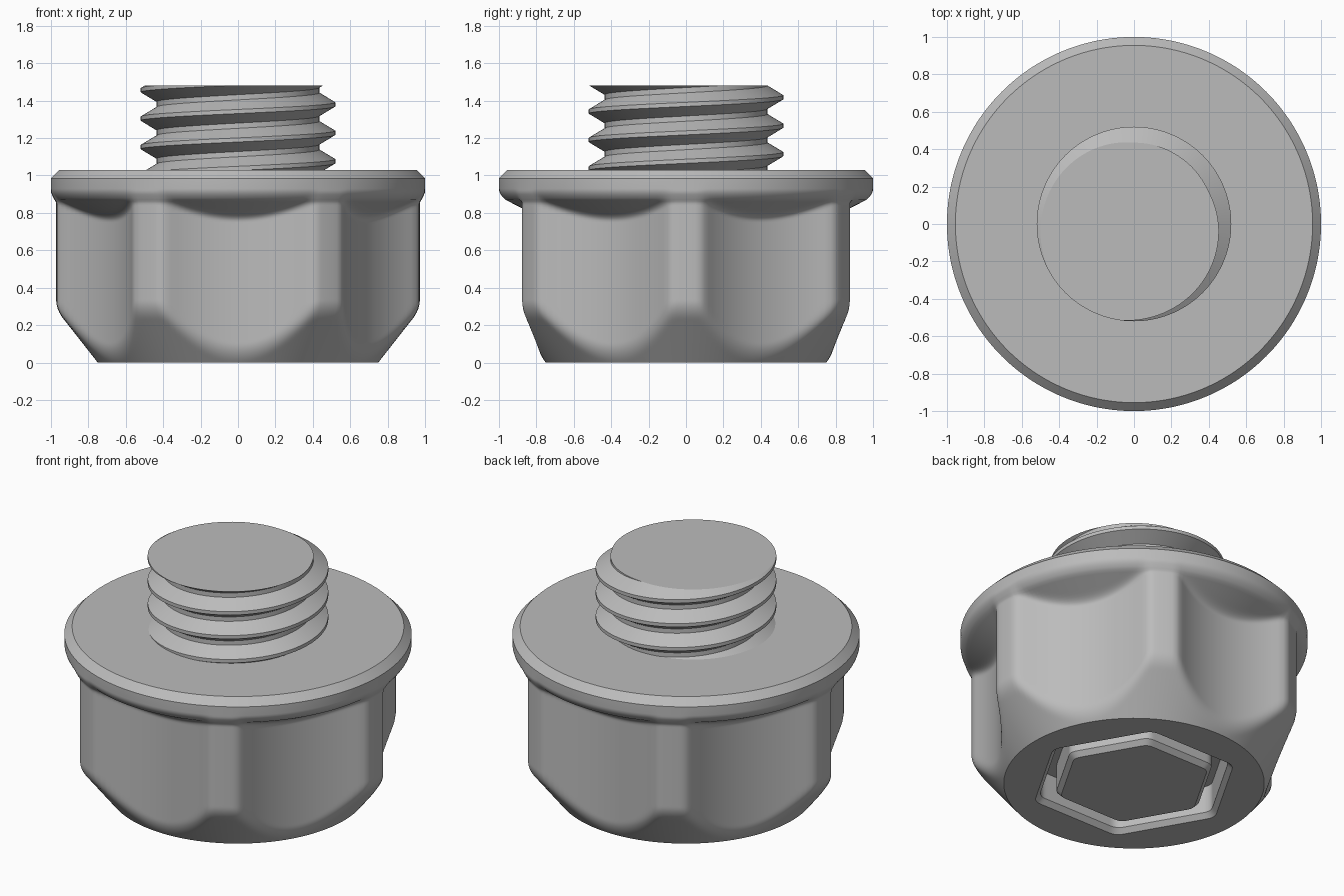
import bpy, bmesh
from math import pi, sin, cos, sqrt, radians, tau

if "Cube" in bpy.data.objects:
    bpy.data.objects.remove(bpy.data.objects["Cube"], do_unlink=True)

steel = bpy.data.materials.new("plain grey")
steel.use_nodes = True
grey = (0.5, 0.5, 0.5, 1)
steel.diffuse_color = grey
steel.node_tree.nodes["Principled BSDF"].inputs["Base Color"].default_value = grey


def finish(bm, name):
    bmesh.ops.recalc_face_normals(bm, faces=bm.faces)
    mesh = bpy.data.meshes.new(name)
    bm.to_mesh(mesh)
    bm.free()
    mesh.materials.append(steel)
    obj = bpy.data.objects.new(name, mesh)
    bpy.context.collection.objects.link(obj)
    bpy.ops.object.select_all(action="DESELECT")
    obj.select_set(True)
    bpy.context.view_layer.objects.active = obj
    bpy.ops.object.shade_smooth_by_angle(angle=radians(30))


def soft_min(a, b, k):
    h = max(k - abs(a - b), 0)
    return min(a, b) - h * h / (4 * k)


def soft_max(a, b, k):
    return -soft_min(-a, -b, k)


def off_face(angle):
    """Signed angle from the middle of the nearest of six faces."""
    return angle % (pi / 3) - pi / 6


# Six hollow faces meeting at rounded corners
def lobed(angle):
    t = off_face(angle)
    dist, rad = 1.71, 0.92
    scallop = dist * cos(t) - sqrt(rad ** 2 - (dist * sin(t)) ** 2)
    return soft_min(scallop, 0.972, 0.035)


def hexagon(radius):
    return lambda a: soft_min(radius * cos(pi / 6) / cos(off_face(a)), radius * 0.98, 0.01)


def circle(radius):
    return lambda a: radius


# Underside of the flange: a cone that rounds into the rim
def flare(z):
    if z < 0.87:
        return 0.965 - (0.87 - z) * 1.94
    return 1 - 0.035 * ((0.93 - z) / 0.06) ** 2


def body_row(z):
    def radius(a):
        chamfered = soft_min(lobed(a), 0.75 + 0.786 * z, 0.04)
        return min(soft_max(chamfered, flare(z), 0.05), 1)
    return radius


# Body, flange and the hexagonal groove in the base, as one stack of rings
rows = [(0, hexagon(0.45)), (0.03, hexagon(0.48)), (0.2, hexagon(0.48)),
        (0.2, hexagon(0.58)), (0.03, hexagon(0.58)), (0, hexagon(0.61))]
rows += [(i * 0.01, body_row(i * 0.01)) for i in range(94)]
rows += [(0.985, circle(1)), (1.03, circle(0.955))]

SEG = 240
bm = bmesh.new()
rings = []
for z, radius in rows:
    ring = []
    for i in range(SEG):
        a = tau * i / SEG
        r = radius(a)
        ring.append(bm.verts.new((r * cos(a), r * sin(a), z)))
    rings.append(ring)
for low, high in zip(rings, rings[1:]):
    for i in range(SEG):
        j = (i + 1) % SEG
        bm.faces.new((low[i], low[j], high[j], high[i]))
bm.faces.new(rings[0])
bm.faces.new(rings[-1])
finish(bm, "flanged_body")

# Threaded stud: right-handed helix, trimmed flat at both ends
PITCH, ROOT, CREST, SIDES, TURNS = 0.152, 0.435, 0.52, 120, 7
tooth = [(-0.062, ROOT), (-0.011, CREST), (0.011, CREST), (0.062, ROOT)]
bm = bmesh.new()
columns = []
for i in range(SIDES):
    a = tau * i / SIDES
    column = []
    for turn in range(TURNS):
        for dz, r in tooth:
            z = 1.38 + PITCH * (turn - 5 + i / SIDES) + dz
            column.append(bm.verts.new((r * cos(a), r * sin(a), z)))
    columns.append(column)
for i in range(SIDES):
    last = i == SIDES - 1
    here, there = columns[i], columns[(i + 1) % SIDES]
    if last:
        there = there[len(tooth):]
    for k in range(min(len(here), len(there)) - 1):
        bm.faces.new((here[k], there[k], there[k + 1], here[k + 1]))
for z, up in ((1.48, 1), (1.0, -1)):
    cut = bmesh.ops.bisect_plane(bm, geom=bm.verts[:] + bm.edges[:] + bm.faces[:],
                                 plane_co=(0, 0, z), plane_no=(0, 0, up), clear_outer=True)
    edges = [e for e in cut["geom_cut"] if isinstance(e, bmesh.types.BMEdge)]
    bmesh.ops.contextual_create(bm, geom=edges)
finish(bm, "threaded_stud")
